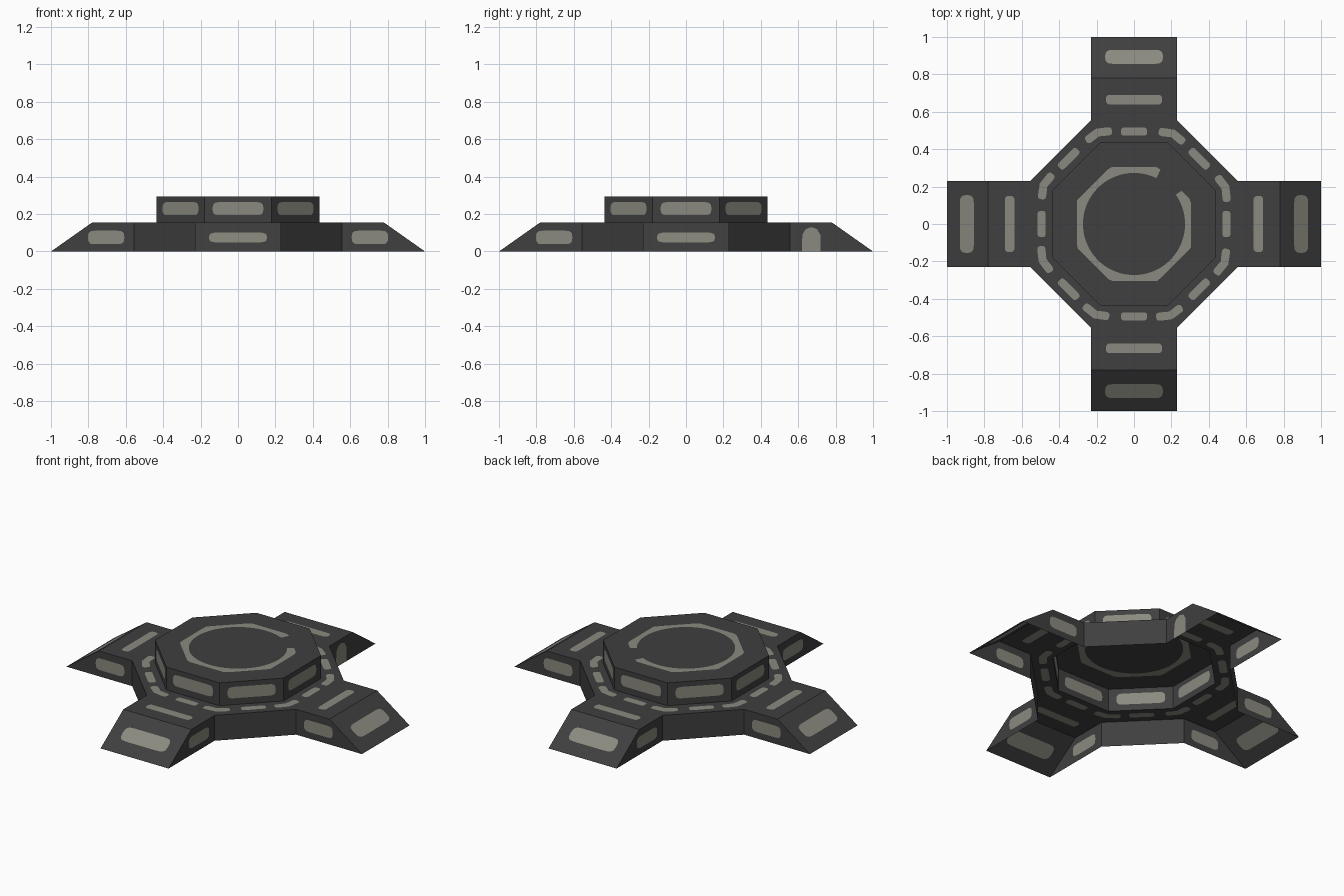
import bpy, bmesh, math
from mathutils import Vector, Matrix
from mathutils.geometry import delaunay_2d_cdt

if "Cube" in bpy.data.objects:
    bpy.data.objects.remove(bpy.data.objects["Cube"])

HW, IN, TOP, END = 0.23, 0.555, 0.78, 1.0      # arm half width, root, slope start, tip
Z1, Z2 = 0.155, 0.295                          # deck and turret heights
AP = 0.435                                     # turret apothem
SIDE = AP * math.tan(math.pi / 8)              # turret half side


def material(name, rgb):
    m = bpy.data.materials.new(name)
    m.diffuse_color = (*rgb, 1)
    m.use_nodes = True
    m.node_tree.nodes["Principled BSDF"].inputs["Base Color"].default_value = m.diffuse_color
    return m


MATS = [material("dark_grey", (0.050, 0.050, 0.050)),
        material("worn_light_grey", (0.255, 0.255, 0.215))]


def stroke(points, r):
    """Outline of a thick path with softly squared round ends."""
    pts = [Vector(p) for p in points]

    def side(ps):
        out = []
        for i, p in enumerate(ps):
            d = (ps[min(i + 1, len(ps) - 1)] - ps[max(i - 1, 0)]).normalized()
            n = Vector((d.y, -d.x))
            if i == len(ps) - 1:
                for k in range(9):
                    a = math.radians(-90 + 22.5 * k)
                    s, c = math.sin(a), max(math.cos(a), 0)
                    s = math.copysign(abs(s) ** 0.7, s)
                    out.append(p + d * (c ** 0.7 - 1) * r - n * s * r)
            elif i > 0:
                out.append(p + n * r)
        return out
    return side(pts) + side(pts[::-1])


def bar(cx, cy, length, height):
    return stroke([(cx - length / 2, cy), (cx + length / 2, cy)], height / 2)


def turn(points, k, step=math.pi / 2):
    rot = Matrix.Rotation(k * step, 2)
    return [rot @ Vector(p) for p in points]


def panel(bm, origin, u, v, outline, patches=(), hole=None, spin=0):
    """Flat sheet with painted patches cut into it, spun about z."""
    loops = [outline] + ([hole] if hole else []) + list(patches)
    verts, faces = [], []
    for lp in loops:
        faces.append(list(range(len(verts), len(verts) + len(lp))))
        verts += [Vector(p) for p in lp]
    vs, _, fs, _, _, ids = delaunay_2d_cdt(verts, [], faces, 1, 1e-5, True)
    rot = Matrix.Rotation(spin, 3, 'Z')
    o, u, v = Vector(origin), Vector(u).normalized(), Vector(v).normalized()
    new = [bm.verts.new(rot @ (o + u * p.x + v * p.y)) for p in vs]
    first = 2 if hole else 1
    for f, src in zip(fs, ids):
        if 0 not in src or (hole and 1 in src):
            continue
        face = bm.faces.new([new[i] for i in f])
        face.material_index = int(any(i >= first for i in src))


def finish(bm, name):
    bmesh.ops.remove_doubles(bm, verts=bm.verts, dist=1e-5)
    bmesh.ops.delete(bm, geom=[v for v in bm.verts if not v.link_faces], context='VERTS')
    me = bpy.data.meshes.new(name)
    bm.to_mesh(me)
    bm.free()
    for m in MATS:
        me.materials.append(m)
    bpy.context.collection.objects.link(bpy.data.objects.new(name, me))


X, Y, Z = (1, 0, 0), (0, 1, 0), (0, 0, 1)
octagon = [p for k in range(4) for p in turn([(AP, -SIDE), (AP, SIDE)], k)]

# Deck: cross with bevelled inner corners, open under the turret
outline, marks = [], []
for k in range(4):
    outline += turn([(IN, -HW), (TOP, -HW), (TOP, HW), (IN, HW)], k)
    marks.append(turn(stroke([(0.665, -0.15), (0.665, 0.15)], 0.026), k))
for k in range(8):
    marks.append(turn(stroke([(0.494, -0.07), (0.494, 0.07)], 0.022), k, math.pi / 4))
    corner = [(0.497, 0.118), (0.489, 0.195), (0.443, 0.256)]
    marks.append(turn(stroke(corner, 0.022), k, math.pi / 4))
bm = bmesh.new()
panel(bm, (0, 0, Z1), X, Y, outline, marks, hole=octagon)
finish(bm, "deck")

# Sloping arm ends
bm = bmesh.new()
L = math.hypot(END - TOP, Z1)
for k in range(4):
    panel(bm, (END, 0, 0), Y, (TOP - END, 0, Z1),
          [(-HW, 0), (HW, 0), (HW, L), (-HW, L)],
          [bar(0, 0.130, 0.31, 0.092)], spin=k * math.pi / 2)
finish(bm, "arm_slopes")

# Arm side walls and plain diagonal walls
bm = bmesh.new()
D = (IN - HW) * math.sqrt(2)
trap = [(IN, 0), (END, 0), (TOP, Z1), (IN, Z1)]
arch = [(0.62, 0), (0.72, 0), (0.718, 0.09), (0.70, 0.12), (0.67, 0.13), (0.64, 0.12), (0.622, 0.09)]
for k in range(4):
    s = k * math.pi / 2
    mark = bar(0.705, 0.075, 0.195, 0.072)
    panel(bm, (0, -HW, 0), X, Z, trap, [arch if k == 1 else mark], spin=s)
    panel(bm, (0, HW, 0), (-1, 0, 0), Z, [(-x, y) for x, y in reversed(trap)],
          [bar(-0.705, 0.075, 0.195, 0.072)], spin=s)
    panel(bm, (IN, HW, 0), (-1, 1, 0), Z, [(0, 0), (D, 0), (D, Z1), (0, Z1)], spin=s)
finish(bm, "base_walls")

# Turret walls
bm = bmesh.new()
H = Z2 - Z1
for k in range(8):
    panel(bm, (AP, 0, Z1), Y, Z, [(-SIDE, 0), (SIDE, 0), (SIDE, H), (-SIDE, H)],
          [bar(0, 0.074, 0.272, 0.07)], spin=k * math.pi / 4)
finish(bm, "turret_walls")

# Turret top with a broken ring: octagonal outside, round inside
angles = [64 + (395 - 64) * i / 64 for i in range(65)]


def polar(r, a):
    return Vector((r * math.cos(math.radians(a)), r * math.sin(math.radians(a))))


ring = [polar(0.306 / math.cos(math.radians((a + 22.5) % 45 - 22.5)), a) for a in angles]
ring += [polar(0.273, a) for a in reversed(angles)]
bm = bmesh.new()
panel(bm, (0, 0, Z2), X, Y, octagon, [ring])
finish(bm, "turret_top")
